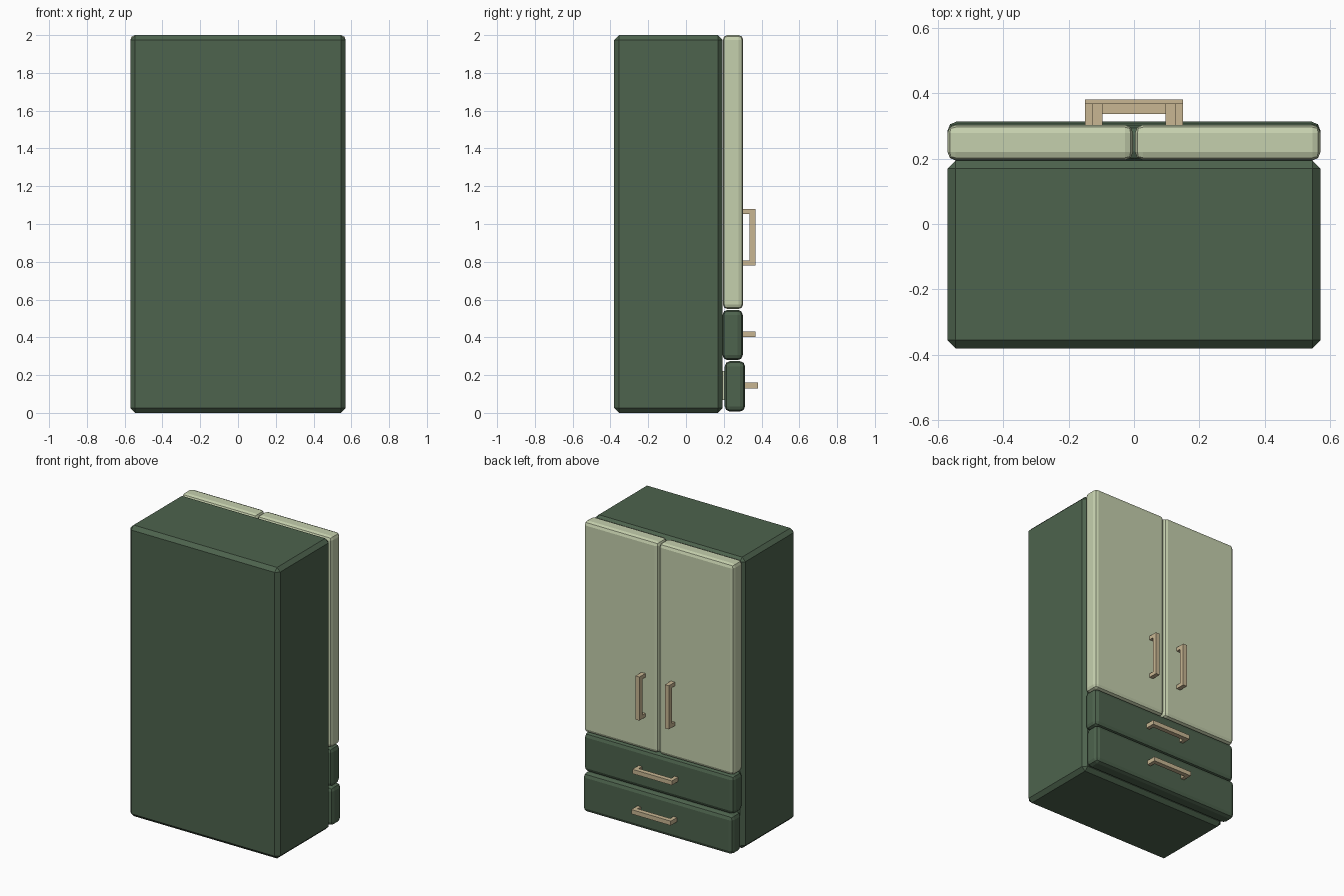
import bpy
import bmesh

if "Cube" in bpy.data.objects:
    bpy.data.objects.remove(bpy.data.objects["Cube"])


def material(name, color):
    m = bpy.data.materials.new(name)
    m.diffuse_color = (*color, 1)
    m.use_nodes = True
    m.node_tree.nodes["Principled BSDF"].inputs["Base Color"].default_value = m.diffuse_color
    return m


GREEN = material("dark_green", (0.075, 0.125, 0.075))
CREAM = material("pale_green", (0.56, 0.63, 0.42))
WOOD = material("tan_wood", (0.58, 0.47, 0.29))


def add_box(bm, lo, hi):
    verts = bmesh.ops.create_cube(bm, size=1)["verts"]
    for v in verts:
        v.co = [l if c < 0 else h for c, l, h in zip(v.co, lo, hi)]


def make(name, bm, mat, bevel=0, segments=1):
    mesh = bpy.data.meshes.new(name)
    bm.to_mesh(mesh)
    bm.free()
    mesh.materials.append(mat)
    ob = bpy.data.objects.new(name, mesh)
    bpy.context.collection.objects.link(ob)
    if bevel:
        mod = ob.modifiers.new("bevel", "BEVEL")
        mod.width = bevel
        mod.segments = segments
    return ob


def box(name, lo, hi, mat, bevel=0, segments=1):
    bm = bmesh.new()
    add_box(bm, lo, hi)
    return make(name, bm, mat, bevel, segments)


def handle(name, x, y, z, vertical):
    """U-shaped pull, extruded from one profile of (length, depth) points."""
    h, d, t, w = 0.15, 0.068, 0.026, 0.015
    prof = [(-h, 0), (-h, d), (h, d), (h, 0), (h - t, 0),
            (h - t, d - 0.032), (t - h, d - 0.032), (t - h, 0)]
    bm = bmesh.new()

    def place(u, v, s):
        return (x + s, y + v, z + u) if vertical else (x + u, y + v, z + s)
    face = bm.faces.new([bm.verts.new(place(u, v, -w)) for u, v in prof])
    ext = bmesh.ops.extrude_face_region(bm, geom=[face])["geom"]
    move = (2 * w, 0, 0) if vertical else (0, 0, 2 * w)
    bmesh.ops.translate(bm, vec=move,
                        verts=[g for g in ext if isinstance(g, bmesh.types.BMVert)])
    bmesh.ops.recalc_face_normals(bm, faces=bm.faces)
    return make(name, bm, WOOD)


# Carcass
box("wardrobe_body", (-0.57, -0.38, 0), (0.57, 0.194, 2), GREEN, 0.025)

# Pair of doors with upright pulls
for side, s in (("left", -1), ("right", 1)):
    x0, x1 = sorted((s * 0.003, s * 0.57))
    box(side + "_door", (x0, 0.195, 0.55), (x1, 0.303, 2), CREAM, 0.025, 2)
    handle(side + "_door_handle", s * 0.112, 0.30, 0.93, True)

# Drawer fronts, the box behind each, and level pulls; the lower one is slightly open
for name, y, z in (("upper", 0.193, 0.279), ("lower", 0.205, 0.007)):
    box(name + "_drawer_front", (-0.57, y, z), (0.57, y + 0.108, z + 0.267),
        GREEN, 0.028, 2)
    box(name + "_drawer_box", (-0.52, -0.30, z + 0.06), (0.52, y + 0.02, z + 0.215), CREAM)
    handle(name + "_drawer_handle", 0, y + 0.107, z + 0.138, False)
